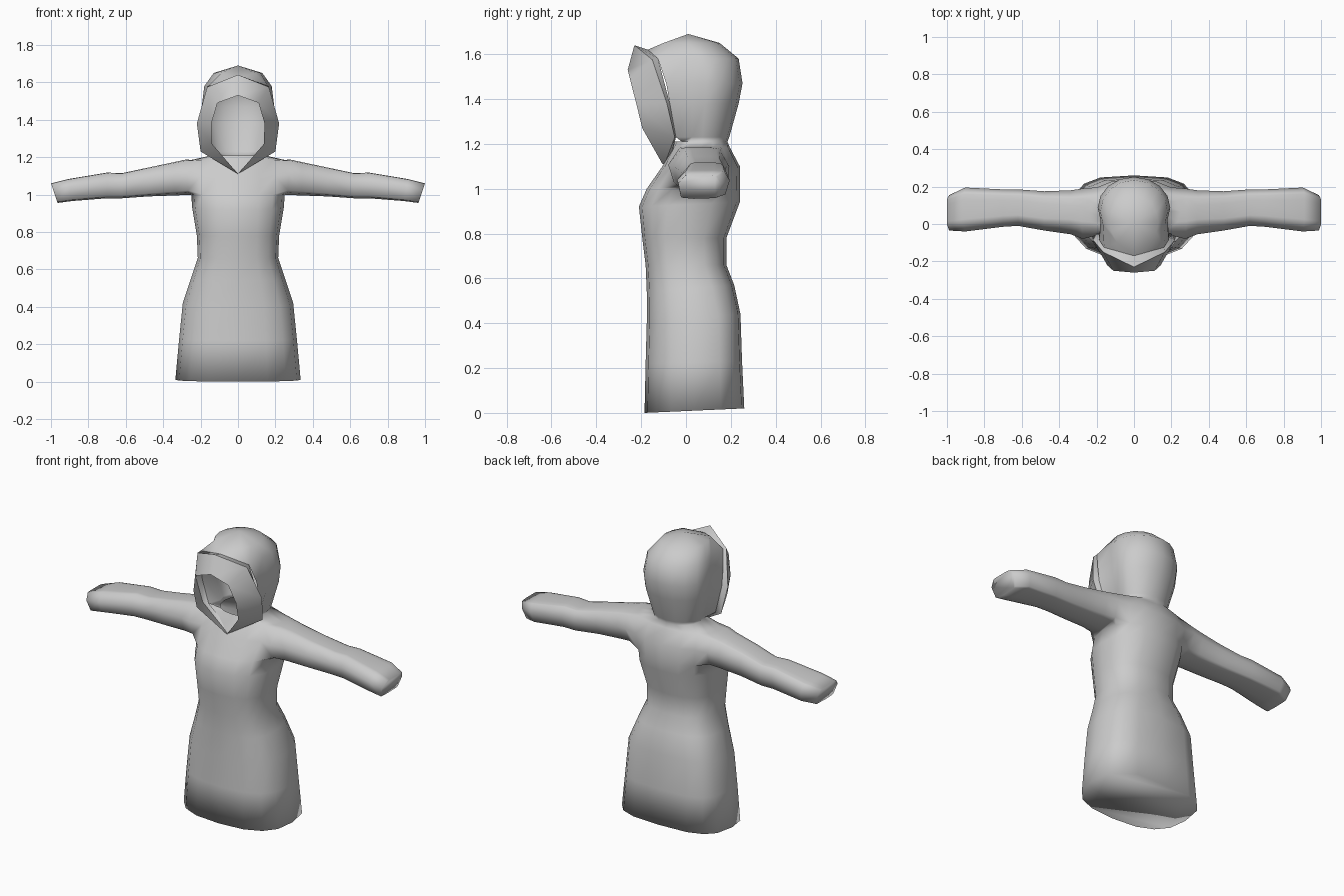
import bpy, bmesh, math

if "Cube" in bpy.data.objects:
    bpy.data.objects.remove(bpy.data.objects["Cube"])

cloth = bpy.data.materials.new("grey cloth")
cloth.diffuse_color = (0.6, 0.6, 0.6, 1)
cloth.use_nodes = True
cloth.node_tree.nodes["Principled BSDF"].inputs["Base Color"].default_value = cloth.diffuse_color


def finish(bm, name, angle):
    """Turn a bmesh into a smooth-shaded object."""
    bmesh.ops.recalc_face_normals(bm, faces=bm.faces)
    mesh = bpy.data.meshes.new(name)
    bm.to_mesh(mesh)
    bm.free()
    mesh.materials.append(cloth)
    ob = bpy.data.objects.new(name, mesh)
    bpy.context.collection.objects.link(ob)
    bpy.ops.object.select_all(action='DESELECT')
    ob.select_set(True)
    bpy.context.view_layer.objects.active = ob
    bpy.ops.object.shade_smooth_by_angle(angle=math.radians(angle))


def bridge(bm, a, b, closed=True):
    """Quads between two vertex rows of equal length."""
    n = len(a)
    for i in range(n if closed else n - 1):
        j = (i + 1) % n
        bm.faces.new((a[i], a[j], b[j], b[i]))


def rounded(v, p):
    return math.copysign(abs(v) ** p, v)


# Robe body: rings of (z, half width, front y, back y, back lift, squareness of back)
N = 16
BODY = [(0.0, .335, -.185, .26, .02, .65), (.22, .315, -.18, .25, .01, .65),
        (.40, .295, -.175, .243, .04, .65), (.54, .25, -.175, .215, .03, .75),
        (.66, .215, -.18, .18, 0, .8), (.78, .22, -.195, .18, 0, .8),
        (.92, .245, -.21, .24, .02, .85), (1.0, .25, -.175, .24, 0, .85),
        (1.1, .265, -.105, .24, 0, .85), (1.185, .25, -.06, .195, 0, .85),
        (1.21, .14, -.05, .185, 0, .9)]
bm = bmesh.new()
rings = []
for z, w, yf, yb, lift, sq in BODY:
    row = []
    for k in range(N):
        a = math.tau * k / N
        p = sq if k <= 8 else max(sq, .78)
        s = rounded(math.sin(a), p)
        y = (yf + yb) / 2 + (yb - yf) / 2 * s
        row.append(bm.verts.new((w * rounded(math.cos(a), p), y, z + lift * (s + 1) / 2)))
    rings.append(row)
LOW, MID, TOP = 7, 8, 9          # rings around the armholes
for r in range(len(rings) - 1):
    for k in range(N):
        at_arm = k in (0, 1, 14, 15) or k in (6, 7, 8, 9)
        if r in (LOW, MID) and at_arm:
            continue
        j = (k + 1) % N
        bm.faces.new((rings[r][k], rings[r][j], rings[r + 1][j], rings[r + 1][k]))

# Closed underside of the skirt
bm.faces.new(rings[0])

# Sleeves: grown out of the armholes, (x top, x bottom, front y, back y, low z, high z, squareness)
SLEEVE = [(.28, .265, -.08, .19, .998, 1.188, .75), (.34, .34, -.055, .18, .995, 1.175, .7),
          (.48, .48, -.035, .175, .99, 1.145, .6), (.62, .62, -.01, .185, .98, 1.115, .55),
          (.70, .70, -.015, .185, .98, 1.118, .55), (.91, .89, -.04, .195, .965, 1.083, .5),
          (1.0, .965, -.035, .155, .955, 1.06, .45)]
for side in (1, -1):
    idx = lambda k: k % N if side > 0 else (8 - k) % N
    prev = ([rings[LOW][idx(k)] for k in range(-2, 3)] + [rings[MID][idx(2)]]
            + [rings[TOP][idx(k)] for k in range(2, -3, -1)] + [rings[MID][idx(-2)]])
    angles = [math.atan2((v.co.z - 1.095) / .095, (v.co.y - .04) / .15) for v in prev]
    for xt, xb, yf, yb, zl, zh, sq in SLEEVE:
        row = []
        for a in angles:
            c, s = rounded(math.cos(a), sq), rounded(math.sin(a), sq)
            x = xb + (xt - xb) * (s + 1) / 2
            row.append(bm.verts.new((side * x, (yf + yb) / 2 + (yb - yf) / 2 * c,
                                     (zl + zh) / 2 + (zh - zl) / 2 * s)))
        bridge(bm, prev, row)
        prev = row
    bm.faces.new(prev)           # closed cuff

# Hood: arcs rising from the neck, open at the face
# (z, half width, back y, depth, x and y of the front edge)
HOOD = [(1.23, .15, .193, .12, .165, -.045), (1.38, .187, .235, .15, .188, -.072),
        (1.47, .194, .252, .165, .185, -.088), (1.58, .18, .235, .17, .16, -.125),
        (1.65, .13, .15, .14, .09, -.10)]
rows = [[rings[-1][k % N] for k in range(14, 27)]]
for z, w, yb, ry, xe, ye in HOOD:
    row = []
    for i in range(13):
        a = math.radians(-45 + 22.5 * i)
        x, y = w * math.cos(a), yb - ry + ry * math.sin(a)
        if i in (0, 12):
            x, y = (xe if i == 0 else -xe), ye
        row.append(bm.verts.new((x, y, z)))
    rows.append(row)
for a, b in zip(rows, rows[1:]):
    bridge(bm, a, b, closed=False)
apex = bm.verts.new((0, .01, 1.69))
brow = bm.verts.new((0, -.17, 1.62))
for i in range(12):
    bm.faces.new((rows[-1][i], rows[-1][i + 1], apex))
for e in (0, -1):
    bm.faces.new((rows[-1][e], apex, brow))
    bm.faces.new((rows[-2][e], rows[-1][e], brow))
finish(bm, "hooded_robe", 110)

# Hood rim: opening edge, outer edge, back edge (right half, top to bottom)
RIM = [[(0, -.26, 1.53), (.11, -.25, 1.49), (.142, -.222, 1.38), (.138, -.195, 1.27), (0, -.105, 1.11)],
       [(0, -.23, 1.64), (.165, -.15, 1.575), (.22, -.085, 1.38), (.2, -.05, 1.23), (0, -.095, 1.11)],
       [(0, -.17, 1.62), (.16, -.125, 1.58), (.188, -.072, 1.38), (.165, -.045, 1.23), (0, -.07, 1.12)]]
bm = bmesh.new()
loops = []
for half in RIM:
    pts = half + [(-x, y, z) for x, y, z in half[3:0:-1]]
    loops.append([bm.verts.new(p) for p in pts])
for a, b in zip(loops, loops[1:]):
    bridge(bm, a, b)
finish(bm, "hood_rim", 60)
